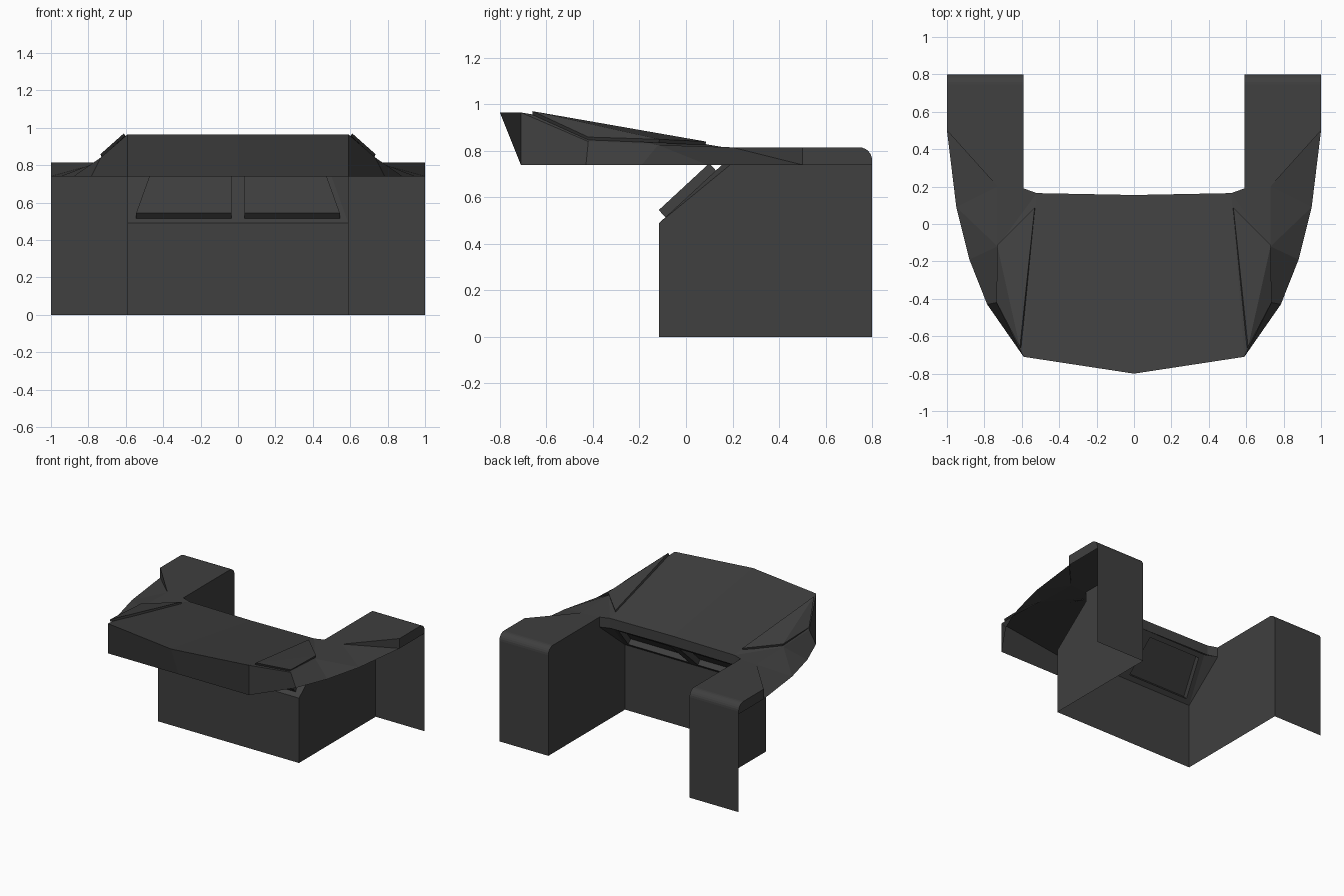
import bpy, bmesh
from math import sin, cos, pi

if "Cube" in bpy.data.objects:
    bpy.data.objects.remove(bpy.data.objects["Cube"])

dark = bpy.data.materials.new("dark_grey")
dark.diffuse_color = (0.05, 0.05, 0.05, 1)
dark.use_nodes = True
dark.node_tree.nodes["Principled BSDF"].inputs["Base Color"].default_value = dark.diffuse_color


def half_part(name, faces, inset=None, thickness=0):
    """Build the right half from polygons of points, mirrored over x = 0."""
    bm = bmesh.new()
    made = [bm.faces.new([bm.verts.new(p) for p in f]) for f in faces]
    bm.normal_update()
    if inset:
        bmesh.ops.inset_individual(bm, faces=made, thickness=inset[0], use_even_offset=True)
        # raise each pane straight out of its frame on four side walls
        for f in made:
            n = f.normal.copy()
            out = bmesh.ops.extrude_discrete_faces(bm, faces=[f])["faces"][0]
            old = [v.co.copy() for v in out.verts]
            bmesh.ops.translate(bm, verts=out.verts[:], vec=n * inset[1])
            new = [v.co.copy() for v in out.verts]
    else:
        bmesh.ops.remove_doubles(bm, verts=bm.verts[:], dist=0.0005)
        bmesh.ops.recalc_face_normals(bm, faces=bm.faces[:])
    mesh = bpy.data.meshes.new(name)
    bm.to_mesh(mesh)
    bm.free()
    mesh.materials.append(dark)
    ob = bpy.data.objects.new(name, mesh)
    bpy.context.collection.objects.link(ob)
    if thickness:
        sol = ob.modifiers.new("Thickness", "SOLIDIFY")
        sol.thickness = thickness
        sol.offset = 0
    mir = ob.modifiers.new("Mirror", "MIRROR")
    mir.merge_threshold = 0.0005
    return ob


W, TOP, RIM, SILL, FRONT, BACK = 0.59, 0.815, 0.74, 0.49, -0.115, 0.80

# Rounded back edge of the legs, as (y, z)
R = 0.055
arc = [(BACK - R + R * sin(i * pi / 12), TOP - R + R * cos(i * pi / 12)) for i in range(7)]
arc_in = [(W, y, z) for y, z in arc]
arc_out = [(1, y, z) for y, z in arc]

# Key points of the deck: front edge, rear edge, shoulder line, lower rim
nose, nose_low = (0, -0.8, 0.965), (0, -0.71, RIM)
corner, corner_low = (W, -0.71, 0.965), (W, -0.71, RIM)
rear, rear_low = (0, 0.155, TOP), (0, 0.155, RIM)
rear_side, rear_side_low = (0.52, 0.165, TOP), (0.52, 0.165, RIM)
leg_in, leg_in_low = (W, 0.19, TOP), (W, 0.19, RIM)
sh1, sh2, sh3 = (0.735, -0.42, 0.84), (0.73, -0.12, 0.825), (0.73, 0.2, TOP)
rim1, rim2, rim3, rim4 = (0.785, -0.43, RIM), (0.88, -0.19, RIM), (0.95, 0.09, RIM), (1, 0.5, RIM)
leg_out = (1, 0.5, TOP)

# Sloping deck with its front band and rear lip
half_part("deck", [
    (nose, corner, rear_side, rear),
    (nose, nose_low, corner_low, corner),
    (rear, rear_side, rear_side_low, rear_low),
    (rear_side, leg_in, leg_in_low, rear_side_low),
    (corner, sh1, sh2), (corner, sh2, rear_side),
    (rear_side, sh2, sh3, leg_in)])

# Faceted outer skirt
half_part("side_skirt", [
    (corner, corner_low, rim1, sh1),
    (sh1, rim1, rim2, sh2), (sh2, rim2, rim3), (sh2, rim3, sh3),
    (sh3, rim3, rim4), (sh3, rim4, leg_out)])

# Leg tops with rounded back edge, back panels and short outer bands
leg = [(leg_in, sh3, leg_out, arc_out[0], arc_in[0])]
leg += [(arc_in[i], arc_out[i], arc_out[i + 1], arc_in[i + 1]) for i in range(6)]
leg.append((arc_in[-1], arc_out[-1], (1, BACK, 0), (W, BACK, 0)))
leg.append([rim4, leg_out] + arc_out + [(1, BACK, RIM)])
half_part("leg_shell", leg)

# Front wall, inner leg walls and the slanted corner facets beside the window
low, wt = (W, FRONT, SILL), (0.50, 0.155, RIM)
half_part("lower_wall", [
    ((0, FRONT, 0), (W, FRONT, 0), low, (0, FRONT, SILL)),
    [(W, FRONT, 0), low, (W, 0.19, SILL), leg_in_low, leg_in] + arc_in + [(W, BACK, 0)],
    (low, (W, 0.19, SILL), leg_in_low),
    (low, leg_in_low, wt)])

# Slanted window frame with two raised panes
half_part("window", [((0, FRONT, SILL), low, wt, (0, wt[1], RIM))], inset=(0.036, 0.042))

# Raised plates over the deck shoulders
p_rear, p_mid, p_side, p_front = (0.53, 0.085, 0.832), (0.73, -0.115, 0.842), \
    (0.73, -0.42, 0.853), (0.607, -0.66, 0.963)
half_part("shoulder_plate", [(p_front, p_side, p_mid), (p_front, p_mid, p_rear)], thickness=0.016)
